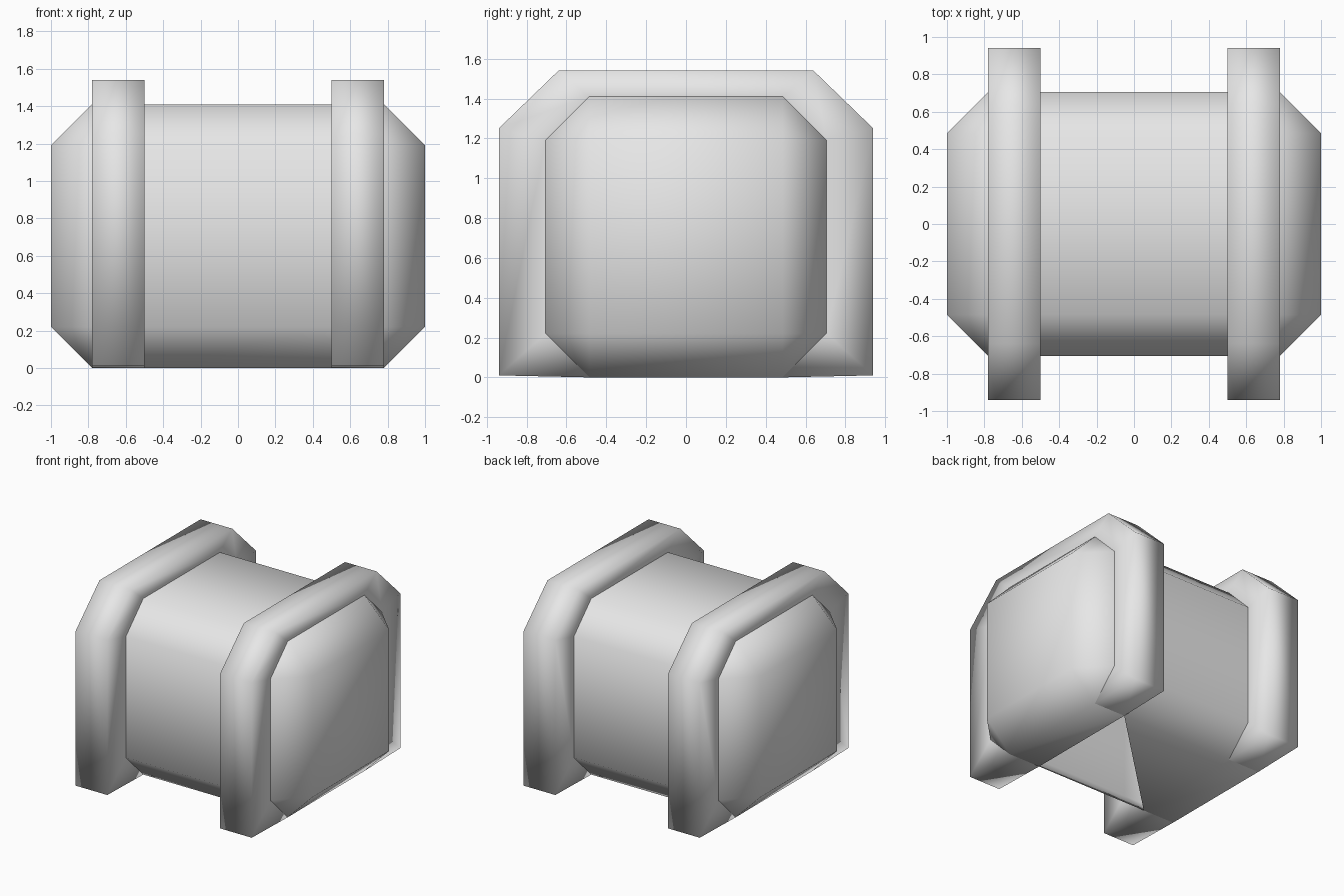
import bpy, bmesh
from mathutils import Matrix

if "Cube" in bpy.data.objects:
    bpy.data.objects.remove(bpy.data.objects["Cube"], do_unlink=True)

# One plain grey for everything
grey = bpy.data.materials.new("plain_grey")
grey.use_nodes = True
grey.diffuse_color = (0.8, 0.8, 0.8, 1)
grey.node_tree.nodes["Principled BSDF"].inputs["Base Color"].default_value = (0.8, 0.8, 0.8, 1)

SIDE = 1.41        # body height and depth
CHAMFER = 0.22
BAND_IN, BAND_OUT = 0.5, 0.78


def finish(bm, name):
    for f in bm.faces:
        f.smooth = True
    mesh = bpy.data.meshes.new(name)
    bm.to_mesh(mesh)
    bm.free()
    mesh.materials.append(grey)
    obj = bpy.data.objects.new(name, mesh)
    bpy.context.collection.objects.link(obj)
    return obj


# Body: chamfered box, divided where the bands start
bm = bmesh.new()
bmesh.ops.create_cube(bm, size=1, matrix=Matrix.Translation((0, 0, SIDE / 2))
                      @ Matrix.Diagonal((2, SIDE, SIDE, 1)))
bmesh.ops.bevel(bm, geom=bm.edges[:], offset=CHAMFER, segments=1,
                affect='EDGES', profile=0.5)
for x in (-BAND_IN, BAND_IN):
    bmesh.ops.bisect_plane(bm, geom=bm.verts[:] + bm.edges[:] + bm.faces[:],
                           plane_co=(x, 0, 0), plane_no=(1, 0, 0))
bmesh.ops.recalc_face_normals(bm, faces=bm.faces[:])

# Open triangular half of the middle underside panel
panel = min(bm.faces, key=lambda f: f.calc_center_median().length)
corner_a = max(panel.verts, key=lambda v: v.co.x + v.co.y)
corner_b = min(panel.verts, key=lambda v: v.co.x + v.co.y)
bmesh.utils.face_split(panel, corner_a, corner_b)
halves = [f for f in bm.faces if corner_a in f.verts and corner_b in f.verts]
opening = max(halves, key=lambda f: f.calc_center_median().x)
bmesh.ops.delete(bm, geom=[opening], context='FACES')
finish(bm, "body")

# Bands: raised arches round the front, top and back of the body
flat = SIDE / 2 - CHAMFER
inner = [(flat, 0), (SIDE / 2, CHAMFER), (SIDE / 2, SIDE - CHAMFER), (flat, SIDE)]
outer = [(0.94, 0.01), (0.94, 0.01), (0.94, 1.25), (0.64, 1.54)]


def mirrored(half):
    return half + [(-y, z) for y, z in reversed(half)]


def make_band(name, x0, x1):
    bm = bmesh.new()
    rings = []
    for x in (x0, x1):
        for path in (inner, outer):
            rings.append([bm.verts.new((x, y, z)) for y, z in mirrored(path)])
    in0, out0, in1, out1 = rings
    last = len(in0) - 1
    for i in range(last):
        quads = [(in0[i], in0[i + 1], out0[i + 1], out0[i]),
                 (in1[i], out1[i], out1[i + 1], in1[i + 1])]
        if i not in (0, last - 1):
            quads.append((out0[i], out0[i + 1], out1[i + 1], out1[i]))
        for q in quads:
            bm.faces.new(q)
    # soles of the legs
    for i in (0, last):
        bm.faces.new((in0[i], out0[i], out1[i], in1[i]))
    bmesh.ops.remove_doubles(bm, verts=bm.verts[:], dist=0.0001)
    bmesh.ops.recalc_face_normals(bm, faces=bm.faces[:])
    # the open arch has no inner wall, so make sure the top faces outward
    top = max(bm.faces, key=lambda f: f.calc_center_median().z)
    if top.normal.z < 0:
        bmesh.ops.reverse_faces(bm, faces=bm.faces[:])
    finish(bm, name)


make_band("left_band", BAND_IN, BAND_OUT)
make_band("right_band", -BAND_OUT, -BAND_IN)
